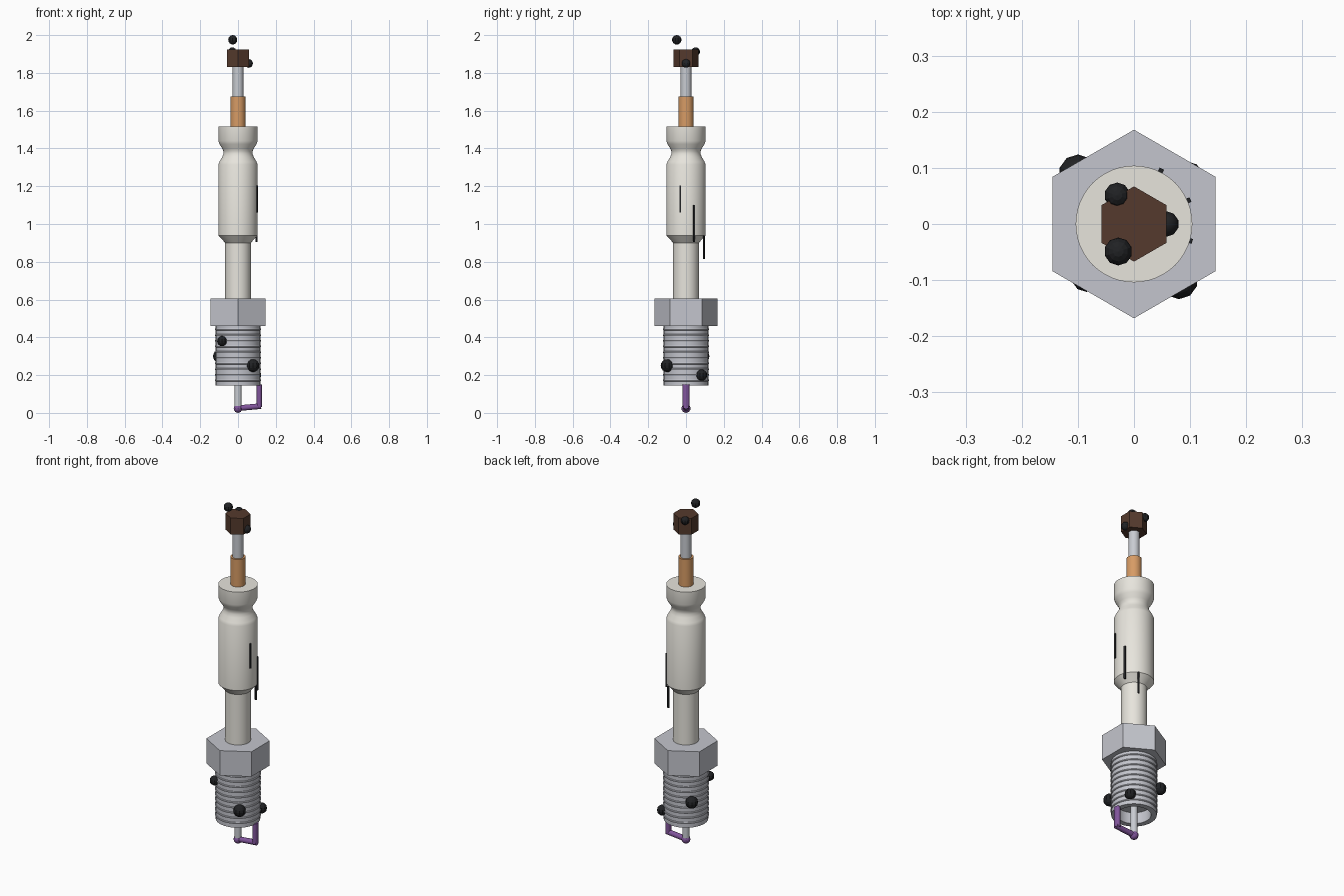
import bpy, math
from mathutils import Vector

if "Cube" in bpy.data.objects:
    bpy.data.objects.remove(bpy.data.objects["Cube"])


def material(name, rgb):
    m = bpy.data.materials.new(name)
    m.diffuse_color = (*rgb, 1)
    m.use_nodes = True
    m.node_tree.nodes["Principled BSDF"].inputs["Base Color"].default_value = m.diffuse_color
    return m


CERAMIC = material("off white ceramic", (0.80, 0.78, 0.72))
STEEL = material("shell steel", (0.55, 0.56, 0.61))
STUD = material("pale steel", (0.58, 0.60, 0.64))
COPPER = material("copper", (0.68, 0.33, 0.13))
BROWN = material("dark brown", (0.09, 0.042, 0.026))
PURPLE = material("purple strap", (0.22, 0.09, 0.33))
BLACK = material("soot black", (0.015, 0.016, 0.018))


def finish(name, mat, smooth=True):
    ob = bpy.context.object
    ob.name = name
    ob.data.materials.append(mat)
    if smooth:
        bpy.ops.object.shade_smooth_by_angle(angle=math.radians(35))
    return ob


def lathe(name, profile, mat, n=48):
    verts, faces = [], []
    for r, z in profile:
        for i in range(n):
            a = 2 * math.pi * i / n
            verts.append((r * math.cos(a), r * math.sin(a), z))
    for j in range(len(profile) - 1):
        for i in range(n):
            k = (i + 1) % n
            faces.append((j * n + i, j * n + k, (j + 1) * n + k, (j + 1) * n + i))
    # close both ends
    faces.append(tuple(reversed(range(n))))
    faces.append(tuple(range((len(profile) - 1) * n, len(profile) * n)))
    me = bpy.data.meshes.new(name)
    me.from_pydata(verts, [], faces)
    ob = bpy.data.objects.new(name, me)
    bpy.context.collection.objects.link(ob)
    bpy.context.view_layer.objects.active = ob
    ob.select_set(True)
    finish(name, mat)
    ob.select_set(False)
    return ob


def rod(name, a, b, r, mat, n=24):
    a, b = Vector(a), Vector(b)
    d = b - a
    bpy.ops.mesh.primitive_cylinder_add(vertices=n, radius=r, depth=d.length, location=(a + b) / 2)
    ob = finish(name, mat)
    ob.rotation_euler = d.to_track_quat('Z', 'Y').to_euler()
    return ob


def hexagon(name, r, z0, z1, mat):
    # corners point to the front and back
    bpy.ops.mesh.primitive_cylinder_add(vertices=6, radius=r, depth=z1 - z0, location=(0, 0, (z0 + z1) / 2))
    return finish(name, mat, smooth=False)


def ball(name, loc, r, mat, smooth=False):
    bpy.ops.mesh.primitive_uv_sphere_add(segments=10, ring_count=8, radius=r, location=loc)
    return finish(name, mat, smooth)


# Terminal at the top
hexagon("terminal_cap", 0.067, 1.83, 1.925, BROWN)
rod("terminal_stud", (0, 0, 1.66), (0, 0, 1.84), 0.029, STUD)
rod("copper_sleeve", (0, 0, 1.50), (0, 0, 1.675), 0.040, COPPER)
for i, (x, y, z, r) in enumerate([(-0.028, -0.049, 1.975, 0.025),
                                  (-0.030, 0.051, 1.912, 0.023),
                                  (0.057, 0, 1.850, 0.023)]):
    ball(f"terminal_grain_{i}", (x, y, z), r, BLACK)

# Ceramic insulator with waist, and the slim neck below
lathe("insulator", [(0.068, 0.90), (0.075, 0.908), (0.104, 0.94), (0.104, 1.315),
                    (0.098, 1.330), (0.083, 1.355), (0.077, 1.372), (0.077, 1.385),
                    (0.083, 1.400), (0.098, 1.423), (0.104, 1.44), (0.104, 1.515)], CERAMIC)
rod("insulator_neck", (0, 0, 0.59), (0, 0, 0.91), 0.068, CERAMIC, 48)

# Hex nut and hollow threaded shell
hexagon("hex_nut", 0.168, 0.46, 0.605, STEEL)
lathe("threaded_shell", [(0.088, 0.21), (0.088, 0.145), (0.118, 0.145), (0.118, 0.47)], STEEL)
for i in range(10):
    bpy.ops.mesh.primitive_torus_add(major_radius=0.117, minor_radius=0.0055, major_segments=48,
                                     minor_segments=8, location=(0, 0, 0.172 + 0.03 * i))
    finish(f"thread_ridge_{i}", STEEL)

# Electrodes
rod("centre_electrode", (0, 0, 0.025), (0, 0, 0.23), 0.019, STUD)
strap = rod("strap_post", (0.113, 0, 0.03), (0.113, 0, 0.15), 0.018, PURPLE)
strap.scale.x = 0.78
rod("strap_arm", (0.122, 0, 0.036), (0, 0, 0.025), 0.015, PURPLE)
ball("strap_tip", (0, 0, 0.024), 0.024, PURPLE, True)

# Soot lumps around the thread
for i, (x, y, z, r) in enumerate([(0.080, -0.100, 0.25, 0.034),
                                  (-0.085, -0.094, 0.38, 0.027),
                                  (-0.100, 0.090, 0.30, 0.034),
                                  (0.094, 0.082, 0.20, 0.030)]):
    ball(f"soot_lump_{i}", (x, y, z), r, BLACK)

# Thin crack lines along the ceramic
for i, (x, y, z0, z1) in enumerate([(0.100, -0.030, 1.06, 1.205),
                                    (0.097, 0.042, 0.905, 1.10),
                                    (0.048, 0.095, 0.815, 0.94)]):
    bpy.ops.mesh.primitive_cube_add(size=1, location=(x, y, (z0 + z1) / 2),
                                    rotation=(0, 0, math.atan2(y, x)))
    bpy.context.object.scale = (0.008, 0.009, z1 - z0)
    finish(f"crack_line_{i}", BLACK, smooth=False)
